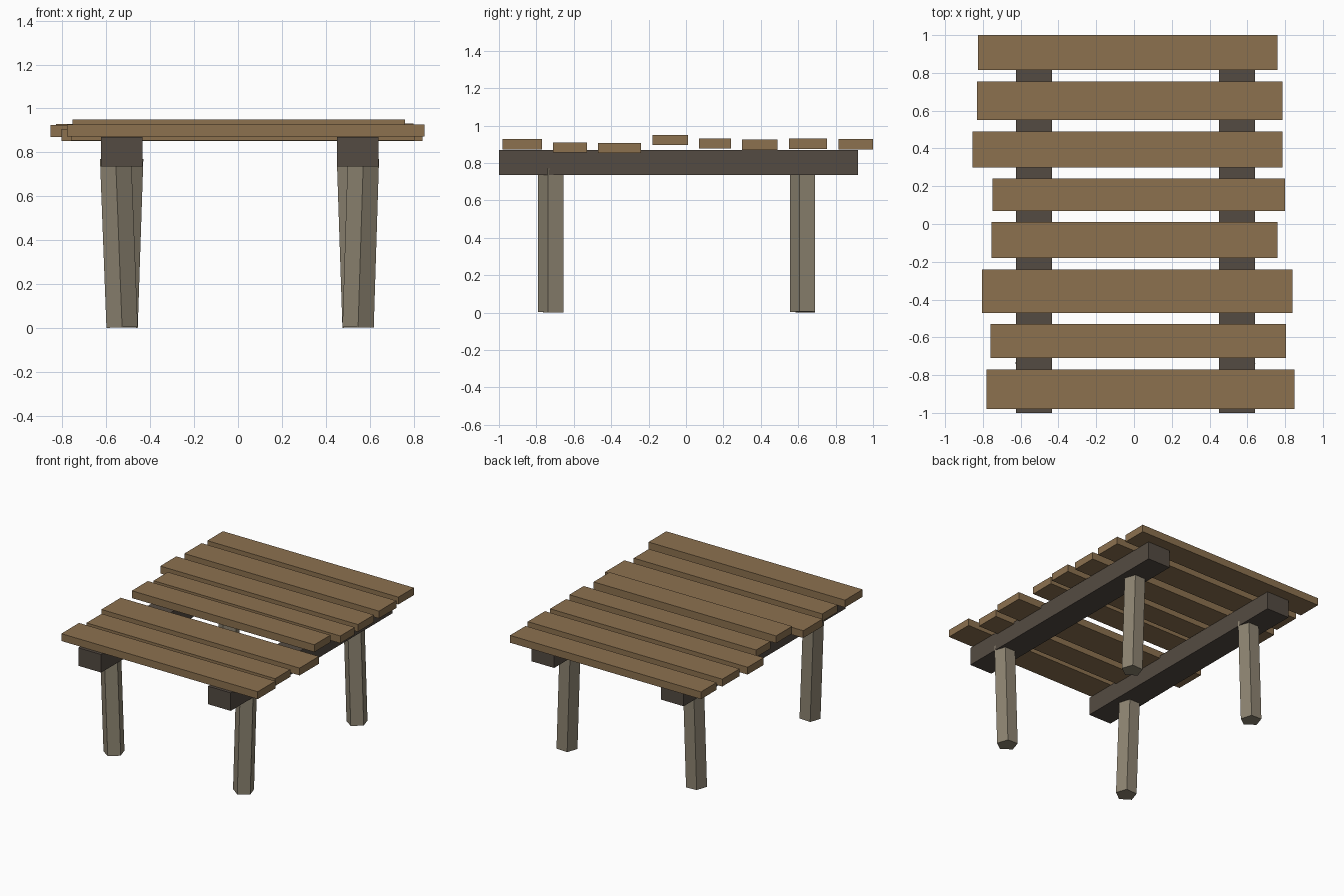
import bpy, bmesh, math
from mathutils import Matrix

if "Cube" in bpy.data.objects:
    bpy.data.objects.remove(bpy.data.objects["Cube"])


def material(name, rgb):
    lin = [((c / 255 + 0.055) / 1.055) ** 2.4 for c in rgb]
    m = bpy.data.materials.new(name)
    m.diffuse_color = (*lin, 1)
    m.use_nodes = True
    m.node_tree.nodes["Principled BSDF"].inputs["Base Color"].default_value = m.diffuse_color
    return m


plank_wood = material("plank wood", (140, 113, 79))
beam_wood = material("dark beam wood", (84, 75, 66))
post_wood = material("grey post wood", (142, 133, 114))


def finish(name, bm, mat):
    me = bpy.data.meshes.new(name)
    bm.to_mesh(me)
    bm.free()
    me.materials.append(mat)
    ob = bpy.data.objects.new(name, me)
    bpy.context.collection.objects.link(ob)
    return ob


def box(name, x0, x1, y0, y1, z0, z1, mat):
    bm = bmesh.new()
    m = Matrix.Translation(((x0 + x1) / 2, (y0 + y1) / 2, (z0 + z1) / 2)) \
        @ Matrix.Diagonal((x1 - x0, y1 - y0, z1 - z0, 1))
    bmesh.ops.create_cube(bm, size=1, matrix=m)
    return finish(name, bm, mat)


def leg(name, x, y, lean):
    # five-sided post with one edge facing the front, tilted sideways
    bm = bmesh.new()
    bmesh.ops.create_cone(bm, cap_ends=True, segments=5, radius1=0.075,
                          radius2=0.075, depth=0.77,
                          matrix=Matrix.Translation((0, 0, 0.385)))
    tip = min(bm.verts, key=lambda v: v.co.y)
    turn = -math.pi / 2 - math.atan2(tip.co.y, tip.co.x)
    bm.transform(Matrix.Translation((x, y, 0.003))
                 @ Matrix.Rotation(math.radians(lean), 4, 'Y')
                 @ Matrix.Rotation(turn, 4, 'Z'))
    return finish(name, bm, post_wood)


# Uneven deck planks: x0, x1, y0, y1, underside height
planks = [
    (-0.825, 0.76, 0.815, 1.00, 0.872),
    (-0.83, 0.785, 0.55, 0.755, 0.875),
    (-0.855, 0.785, 0.30, 0.49, 0.870),
    (-0.75, 0.80, 0.07, 0.24, 0.876),
    (-0.755, 0.76, -0.18, 0.01, 0.895),
    (-0.805, 0.84, -0.47, -0.24, 0.852),
    (-0.76, 0.805, -0.71, -0.53, 0.855),
    (-0.78, 0.85, -0.98, -0.77, 0.872),
]
for i, (x0, x1, y0, y1, z) in enumerate(planks):
    box(f"deck_plank_{i + 1}", x0, x1, y0, y1, z, z + 0.055, plank_wood)

# Support beams
box("left_beam", -0.625, -0.435, -1.0, 0.92, 0.735, 0.87, beam_wood)
box("right_beam", 0.45, 0.64, -1.0, 0.92, 0.735, 0.87, beam_wood)

# Legs
leg("front_left_leg", -0.528, -0.715, -2.2)
leg("back_left_leg", -0.528, 0.63, 1.9)
leg("front_right_leg", 0.547, -0.715, 1.8)
leg("back_right_leg", 0.547, 0.63, -1.9)
